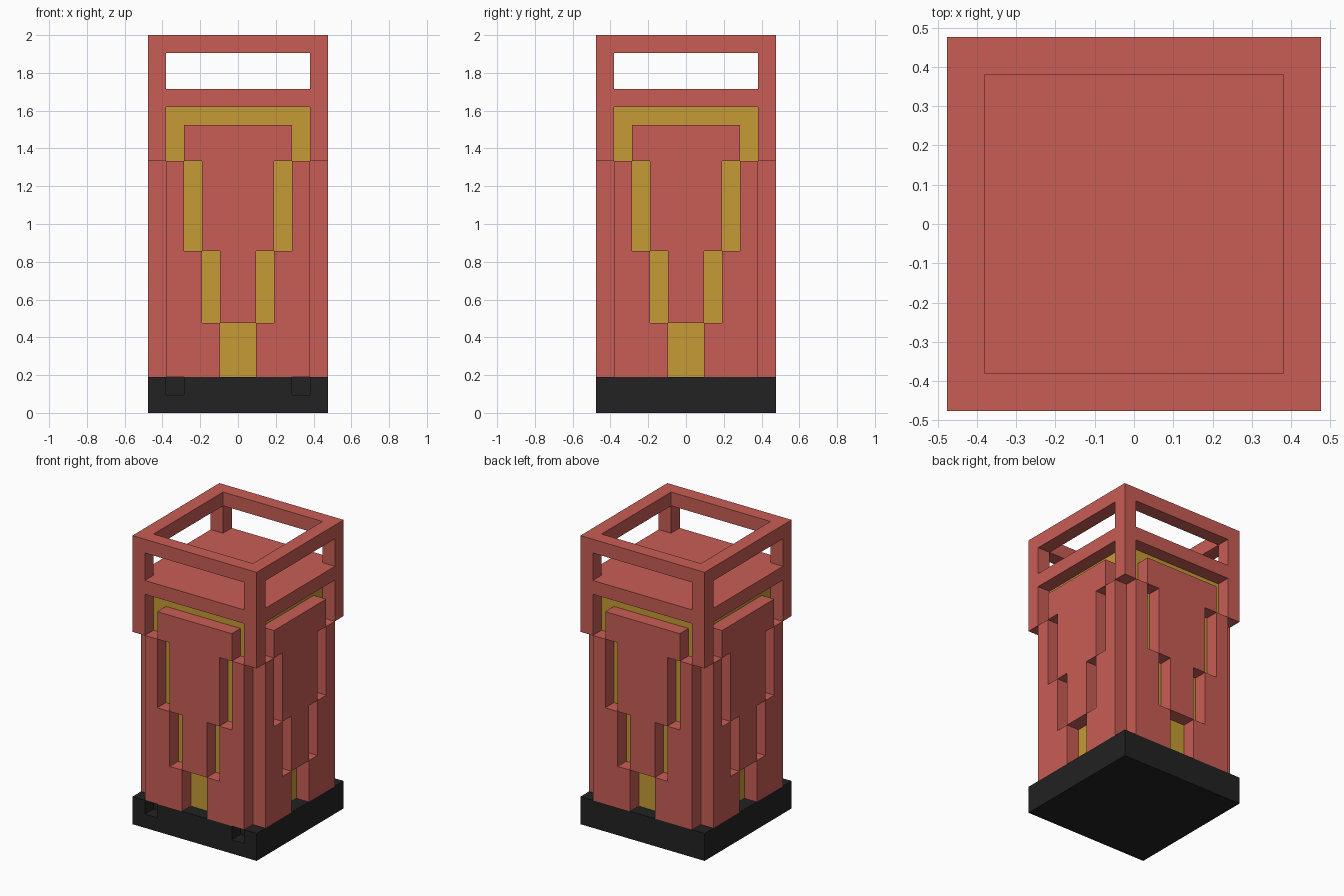
import bpy, bmesh, math
from mathutils import Matrix, Vector

if "Cube" in bpy.data.objects:
    bpy.data.objects.remove(bpy.data.objects["Cube"])

U = 2 / 21  # the model sits on a 10 x 10 x 21 block grid


def material(name, rgb):
    m = bpy.data.materials.new(name)
    m.diffuse_color = (*rgb, 1)
    m.use_nodes = True
    m.node_tree.nodes["Principled BSDF"].inputs["Base Color"].default_value = m.diffuse_color
    return m


RED = material("coral red", (0.58, 0.11, 0.09))
GOLD = material("gold", (0.56, 0.33, 0.035))
BLACK = material("near black", (0.016, 0.016, 0.016))


def finish(name, bm, mat):
    bmesh.ops.recalc_face_normals(bm, faces=bm.faces[:])
    me = bpy.data.meshes.new(name)
    bm.to_mesh(me)
    bm.free()
    me.materials.append(mat)
    ob = bpy.data.objects.new(name, me)
    bpy.context.collection.objects.link(ob)
    return ob


def box(name, x, y, z, mat):
    """Box from (low, high) block ranges."""
    bm = bmesh.new()
    bmesh.ops.create_cube(bm, size=1)
    for v in bm.verts:
        v.co = Vector([U * r[int(c > 0)] for c, r in zip(v.co, (x, y, z))])
    return finish(name, bm, mat)


def cut(ob, x, y, z):
    """Subtract a box and discard the cutter."""
    cutter = box("cutter", x, y, z, ob.data.materials[0])
    mod = ob.modifiers.new("cut", 'BOOLEAN')
    mod.operation, mod.solver, mod.object = 'DIFFERENCE', 'EXACT', cutter
    bpy.context.view_layer.objects.active = ob
    bpy.ops.object.modifier_apply(modifier=mod.name)
    bpy.data.objects.remove(cutter)


def panel(name, outline, turn):
    """One-block-thick plate with an (x, z) outline, turned about z to its side."""
    bm = bmesh.new()
    face = bm.faces.new([bm.verts.new((x * U, -5 * U, z * U)) for x, z in outline])
    ext = bmesh.ops.extrude_face_region(bm, geom=[face])["geom"]
    verts = [g for g in ext if isinstance(g, bmesh.types.BMVert)]
    bmesh.ops.translate(bm, verts=verts, vec=(0, U, 0))
    bm.transform(Matrix.Rotation(turn * math.pi / 2, 4, 'Z'))
    finish(name, bm, RED)


full, mid, over = (-5, 5), (-4, 4), (-6, 6)

# Plinth with two small slots in the front
base = box("base", full, full, (0, 2), BLACK)
for slot in ((-4, -3), (3, 4)):
    cut(base, slot, (-6, -4), (1, 3))

# Gold core behind the panels
box("core", mid, mid, (2, 17), GOLD)

# Crown: four corner posts, a floor slab and an open top rail
crown = box("crown", full, full, (14, 21), RED)
for x, y, z in ((mid, over, (18, 20)), (over, mid, (18, 20)), (mid, mid, (18, 22)),
                (mid, over, (13, 17)), (over, mid, (13, 17))):
    cut(crown, x, y, z)

# Stepped panels on all four sides, leaving a gold line between them
half = [(1, 5), (1, 9), (2, 9), (2, 14), (3, 14), (3, 16)]
centre = half + [(-x, z) for x, z in reversed(half)]
edge = [(1, 2), (4, 2), (4, 14), (3, 14), (3, 9), (2, 9), (2, 5), (1, 5)]
for turn, side in enumerate(("front", "right", "back", "left")):
    panel(side + "_centre_panel", centre, turn)
    panel(side + "_edge_panel_a", edge, turn)
    panel(side + "_edge_panel_b", [(-x, z) for x, z in edge], turn)
